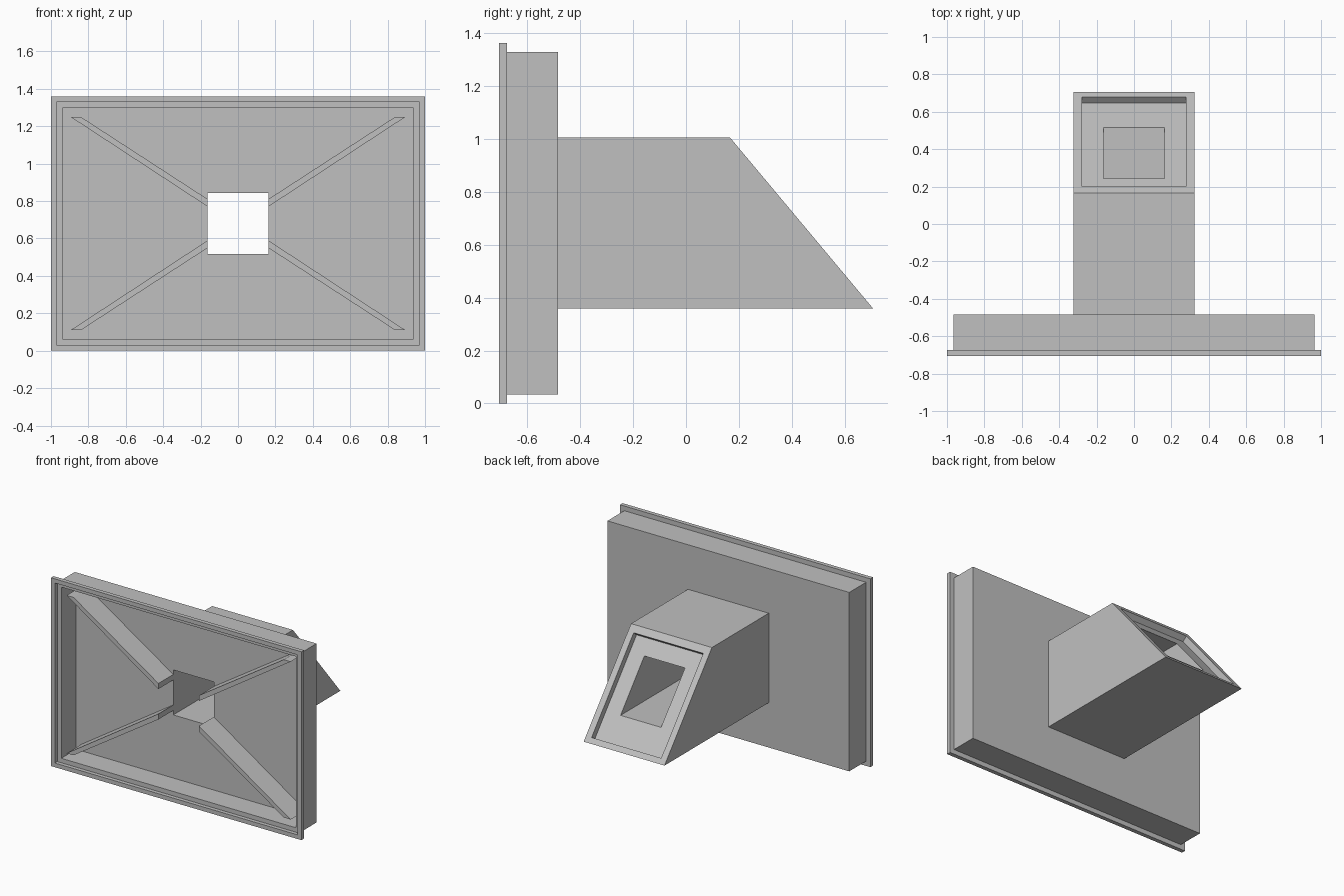
import bpy
import bmesh

cube = bpy.data.objects.get("Cube")
if cube:
    bpy.data.objects.remove(cube)

grey = bpy.data.materials.new("plain grey")
grey.use_nodes = True
colour = (0.53, 0.53, 0.53, 1)
grey.diffuse_color = colour
grey.node_tree.nodes["Principled BSDF"].inputs["Base Color"].default_value = colour

MID = 0.68          # height of the tray's centre
FLOOR = -0.507      # inner face of the tray's back wall
BACK = -0.483       # outer face of the back wall
LIP = -0.677        # step inside the rim


def finish(name, bm):
    mesh = bpy.data.meshes.new(name)
    bm.to_mesh(mesh)
    bm.free()
    mesh.materials.append(grey)
    obj = bpy.data.objects.new(name, mesh)
    bpy.context.collection.objects.link(obj)
    return obj


def skin(name, loops):
    """Join rectangular loops (half width, low z, high z, y at low, y at high)."""
    bm = bmesh.new()
    rings = []
    for w, lo, hi, y_lo, y_hi in loops:
        points = [(-w, y_lo, lo), (w, y_lo, lo), (w, y_hi, hi), (-w, y_hi, hi)]
        rings.append([bm.verts.new(p) for p in points])
    for a, b in zip(rings, rings[1:]):
        for i in range(4):
            j = (i + 1) % 4
            bm.faces.new((a[i], b[i], b[j], a[j]))
    return finish(name, bm)


def flat(w, lo, hi, y):
    return (w, lo, hi, y, y)


def rim(inset, y):
    return flat(1 - inset, inset, 2 * MID - inset, y)


def sloped(w, lo, hi, depth=0.0):
    def y(z):
        return 0.705 - (z - 0.36) * 0.837 - depth
    return (w, lo, hi, y(lo), y(hi))


hole = (0.162, 0.518, 0.843)
tube = (0.323, 0.358, 1.004)

# Shallow tray with a stepped rim, open to the front
skin("tray", [
    flat(*hole, FLOOR),
    rim(0.062, FLOOR), rim(0.062, LIP),
    rim(0.03, LIP), rim(0.03, -0.705),
    rim(0, -0.705), rim(0, -0.675),
    rim(0.034, -0.675), rim(0.034, BACK),
    flat(*tube, BACK),
])

# Square spout with a slanted, recessed mouth and a straight through hole
skin("spout", [
    flat(*tube, BACK),
    sloped(*tube),
    sloped(0.278, 0.39, 0.963),
    sloped(0.278, 0.362, 0.935, 0.057),
    sloped(*hole, 0.057),
    flat(*hole, FLOOR),
])

# Four diagonal ribs from the corners to the hole
profile = [(0.162, 0.09), (0.895, 0.57), (0.84, 0.57), (0.162, 0.13)]
for side, sx in (("left", 1), ("right", -1)):
    for level, sz in (("upper", 1), ("lower", -1)):
        bm = bmesh.new()
        face = bm.faces.new([bm.verts.new((sx * x, LIP, MID + sz * z)) for x, z in profile])
        ext = bmesh.ops.extrude_face_region(bm, geom=[face], use_keep_orig=True)
        verts = [v for v in ext["geom"] if isinstance(v, bmesh.types.BMVert)]
        bmesh.ops.translate(bm, verts=verts, vec=(0, FLOOR - LIP, 0))
        bmesh.ops.recalc_face_normals(bm, faces=bm.faces)
        finish(f"{level}_{side}_rib", bm)
